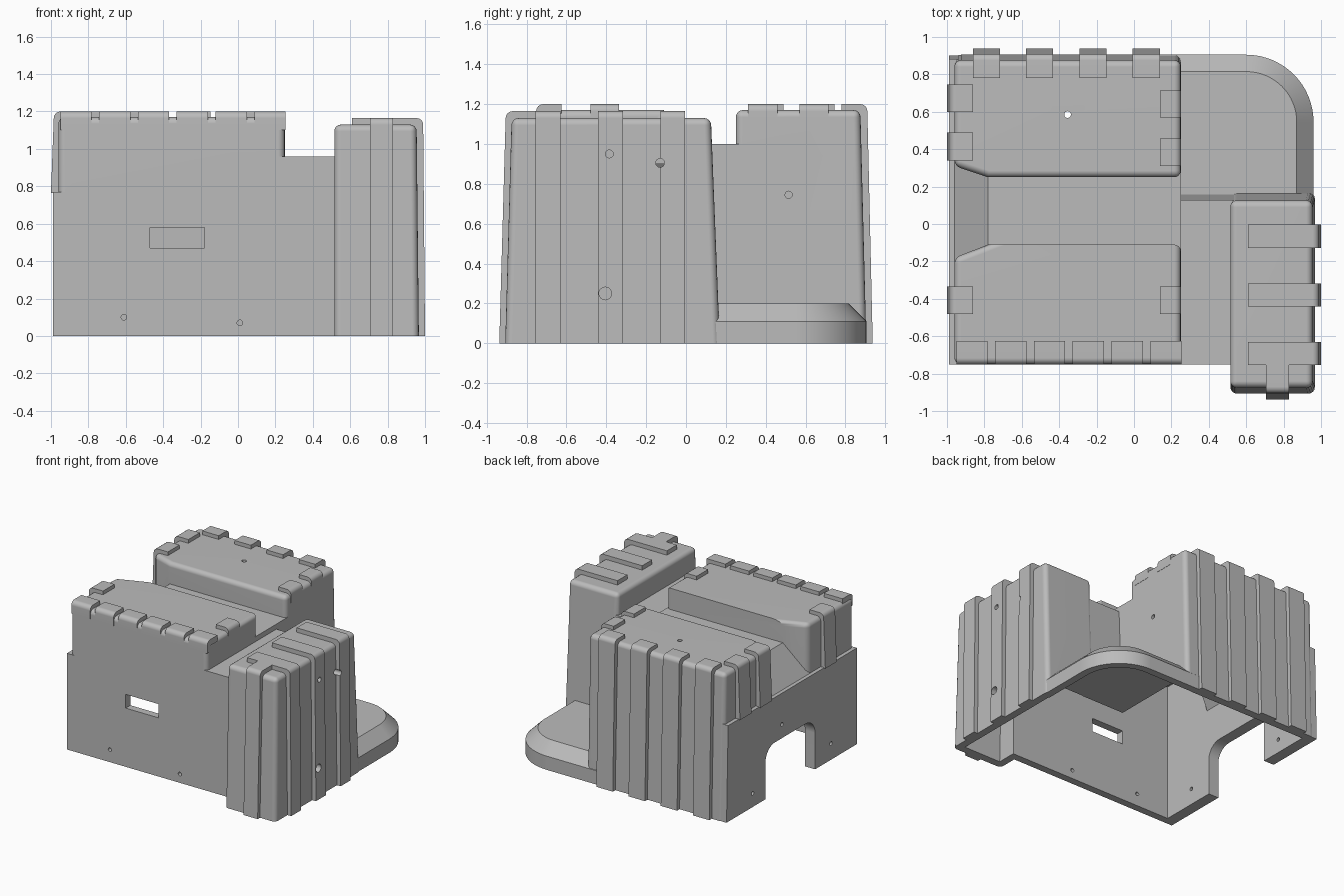
import bpy, bmesh, math

old = bpy.data.objects.get("Cube")
if old:
    bpy.data.objects.remove(old, do_unlink=True)

grey = bpy.data.materials.new("plain_grey")
grey.use_nodes = True
COLOR = (0.5, 0.5, 0.5, 1)
grey.diffuse_color = COLOR
grey.node_tree.nodes["Principled BSDF"].inputs["Base Color"].default_value = COLOR


def add_loft(bm, rings):
    loops = [[bm.verts.new(p) for p in ring] for ring in rings]
    n = len(loops[0])
    bm.faces.new(loops[0])
    bm.faces.new(loops[-1])
    for a, b in zip(loops, loops[1:]):
        for i in range(n):
            j = (i + 1) % n
            bm.faces.new((a[i], a[j], b[j], b[i]))


def finish(name, bm):
    bmesh.ops.recalc_face_normals(bm, faces=bm.faces)
    me = bpy.data.meshes.new(name)
    bm.to_mesh(me)
    bm.free()
    me.materials.append(grey)
    ob = bpy.data.objects.new(name, me)
    bpy.context.scene.collection.objects.link(ob)
    return ob


def loft(name, rings, bevel=0, sharp_y=None):
    """Closed solid through rings; rounds the top and upright edges."""
    bm = bmesh.new()
    add_loft(bm, rings)
    bmesh.ops.recalc_face_normals(bm, faces=bm.faces)
    if bevel:
        top = max(v.co.z for v in bm.verts)
        edges = []
        for e in bm.edges:
            if max(v.co.z for v in e.verts) < top - 1e-4 or e.calc_face_angle() < 0.6:
                continue
            if sharp_y is not None and all(abs(v.co.y - sharp_y) < 1e-4 for v in e.verts) \
                    and all(v.co.z > top - 1e-4 for v in e.verts):
                continue
            edges.append(e)
        bmesh.ops.bevel(bm, geom=edges, offset=bevel, segments=4, profile=0.5, affect='EDGES')
    return finish(name, bm)


def sweep(axis, pts, a, b):
    """Two rings: a 2D profile placed at a and b along an axis."""
    if axis == 'x':
        return [[(s, u, z) for u, z in pts] for s in (a, b)]
    if axis == 'y':
        return [[(u, s, z) for u, z in pts] for s in (a, b)]
    return [[(u, v, s) for u, v in pts] for s in (a, b)]


def rect(x0, x1, y0, y1):
    return [(x0, y0), (x1, y0), (x1, y1), (x0, y1)]


def arc(cx, cy, r, a0, a1, n):
    return [(cx + r * math.cos(math.radians(a0 + (a1 - a0) * i / n)),
             cy + r * math.sin(math.radians(a0 + (a1 - a0) * i / n))) for i in range(n + 1)]


def at(pts, z):
    return [(x, y, z) for x, y in pts]


def bodies(t, z0, bev):
    """The main volumes, shrunk by t: outer skin and hollow share this."""
    parts = []
    # rear block, its back wall leaning in
    def rear(y):
        return [(-.96 + t, .31 + t), (-.78 + t, .25 + t), (.25 - t, .25 + t),
                (.25 - t, y - t), (-.96 + t, y - t)]
    parts.append(loft("rear_block", [at(rear(.905), z0), at(rear(.875), 1.17 - t)], bev))
    # front block
    front = [(-.96 + t, -.18 - t), (-.78 + t, -.11 - t), (.25 - t, -.11 - t),
             (.25 - t, -.75 + t), (-.96 + t, -.75 + t)]
    parts.append(loft("front_block", sweep('z', front, z0, 1.17 - t), bev, -.11))
    # channel with a ramp at its end
    core = [(-.96 + t, z0), (-.96 + t, .77 - t), (-.78 + t, 1 - t), (.25 - t, 1 - t), (.25 - t, z0)]
    parts.append(loft("channel", sweep('y', core, -.3, .4)))
    # low bridge to the tower
    parts.append(loft("bridge", [at(rect(.1, .6, -.75 + t, .166 - t), z0),
                                 at(rect(.1, .6, -.75 + t, .128 - t), .96 - t)]))
    # side tower
    parts.append(loft("tower", [at(rect(.515 + t, .967 - t, -.907 + t, .17 - t), z0),
                                at(rect(.515 + t, .955 - t, -.875 + t, .125 - t), 1.13 - t)], bev))
    # round cornered foot with a sloping rim
    def foot(r):
        x, y = .6 + r, .545 + r
        return [(.1 + t, .05), (x, .05)] + arc(.6, .545, r, 0, 90, 16) + [(.1 + t, y)]
    parts.append(loft("foot", [at(foot(.36 - t), z0), at(foot(.36 - t), .11 - t / 2),
                               at(foot(.27 - t), .2 - t)]))
    return parts


def boolean(target, cutter, op):
    m = target.modifiers.new("cut", 'BOOLEAN')
    m.operation, m.solver, m.object = op, 'EXACT', cutter
    bpy.context.view_layer.objects.active = target
    bpy.ops.object.modifier_apply(modifier=m.name)


def drop(ob):
    bpy.data.objects.remove(ob, do_unlink=True)


# Outer skin
outer = bodies(0, 0, .035)
plate = loft("side_plate", [at(rect(-.99, -.88, -.75, .901), 0), at(rect(-.99, -.88, -.75, .881), .77)])
housing = outer[0]
for part in outer[1:] + [plate]:
    boolean(housing, part, 'UNION')
    drop(part)
housing.name = "housing"

# Hollow inside
for part in bodies(.06, -.1, 0):
    boolean(housing, part, 'DIFFERENCE')
    drop(part)

# Window and doorway
door = [(.41, -.1)] + arc(.29, .29, .12, 0, 90, 8) + arc(-.1, .29, .12, 90, 180, 8) + [(-.22, -.1)]
openings = [loft("window", sweep('y', rect(-.47, -.18, .47, .58), -.8, -.6)),
            loft("doorway", sweep('x', door, -1.1, -.8))]


# Screw holes: axis, centre, radius, span
def hole(axis, u, v, r, a, b):
    return loft("hole", sweep(axis, arc(u, v, r, 0, 337.5, 15), a, b))


side_holes = [hole('x', -.385, .95, .02, .8, 1.1), hole('x', -.13, .905, .022, .8, 1.1),
              hole('x', -.405, .25, .032, .8, 1.1)]
openings += [hole('y', -.61, .1, .015, -.8, -.6), hole('y', .01, .07, .015, -.8, -.6),
             hole('x', .515, .745, .018, .1, .4), hole('z', -.355, .585, .018, 1, 1.3)]
openings += [hole('x', y, z, .015, -1.1, -.8) for y, z in ((.2, .52), (.57, .11), (-.42, .13))]
for cutter in openings + side_holes:
    boolean(housing, cutter, 'DIFFERENCE')


# Ribs: an angled strap over an edge, running down the wall
def ribs(name, axis, spans, u_in, u_top, u_bot, z_top, z_bot):
    s = 1 if u_top > u_in else -1
    d, r = .05, .035
    corner = [(u_top + s * (u - r), z_top + z - r) for u, z in arc(0, 0, r, 90, 0, 4)]
    pts = [(u_in, z_top)] + corner + [(u_bot, z_bot), (u_bot - s * d, z_bot),
                                      (u_top - s * d, z_top - d), (u_in, z_top - d)]
    bm = bmesh.new()
    for a, b in spans:
        add_loft(bm, sweep(axis, pts, a, b))
    return finish(name, bm)


def row(start, step, width, count):
    return [(start + i * step, start + i * step + width) for i in range(count)]


tower_side = ribs("tower_side_ribs", 'y', row(-.755, .313, .125, 3), .61, .99, 1, 1.165, 0)
all_ribs = [
    tower_side,
    ribs("tower_front_rib", 'x', [(.705, .83)], -.74, -.905, -.937, 1.165, 0),
    ribs("rear_ribs", 'x', row(-.862, .285, .145, 4), .78, .91, .937, 1.2, 0),
    ribs("outer_side_ribs", 'y', [(.6, .745), (.34, .488), (-.48, -.335)], -.86, -.985, -1, 1.2, .765),
    ribs("inner_side_ribs", 'y', [(.57, .715), (.31, .458), (-.48, -.335)], .14, .252, .252, 1.2, 1.1),
    ribs("front_ribs", 'x', row(-.95, .2075, .167, 6), -.625, -.752, -.752, 1.2, 1.1),
]
for cutter in side_holes:
    boolean(tower_side, cutter, 'DIFFERENCE')
for cutter in openings + side_holes:
    drop(cutter)

# Smooth the rounded edges, keep flat faces flat
for ob in [housing] + all_ribs:
    bpy.ops.object.select_all(action='DESELECT')
    ob.select_set(True)
    bpy.context.view_layer.objects.active = ob
    bpy.ops.object.shade_smooth_by_angle(angle=math.radians(28))
    wn = ob.modifiers.new("even_normals", 'WEIGHTED_NORMAL')
    wn.keep_sharp = True
